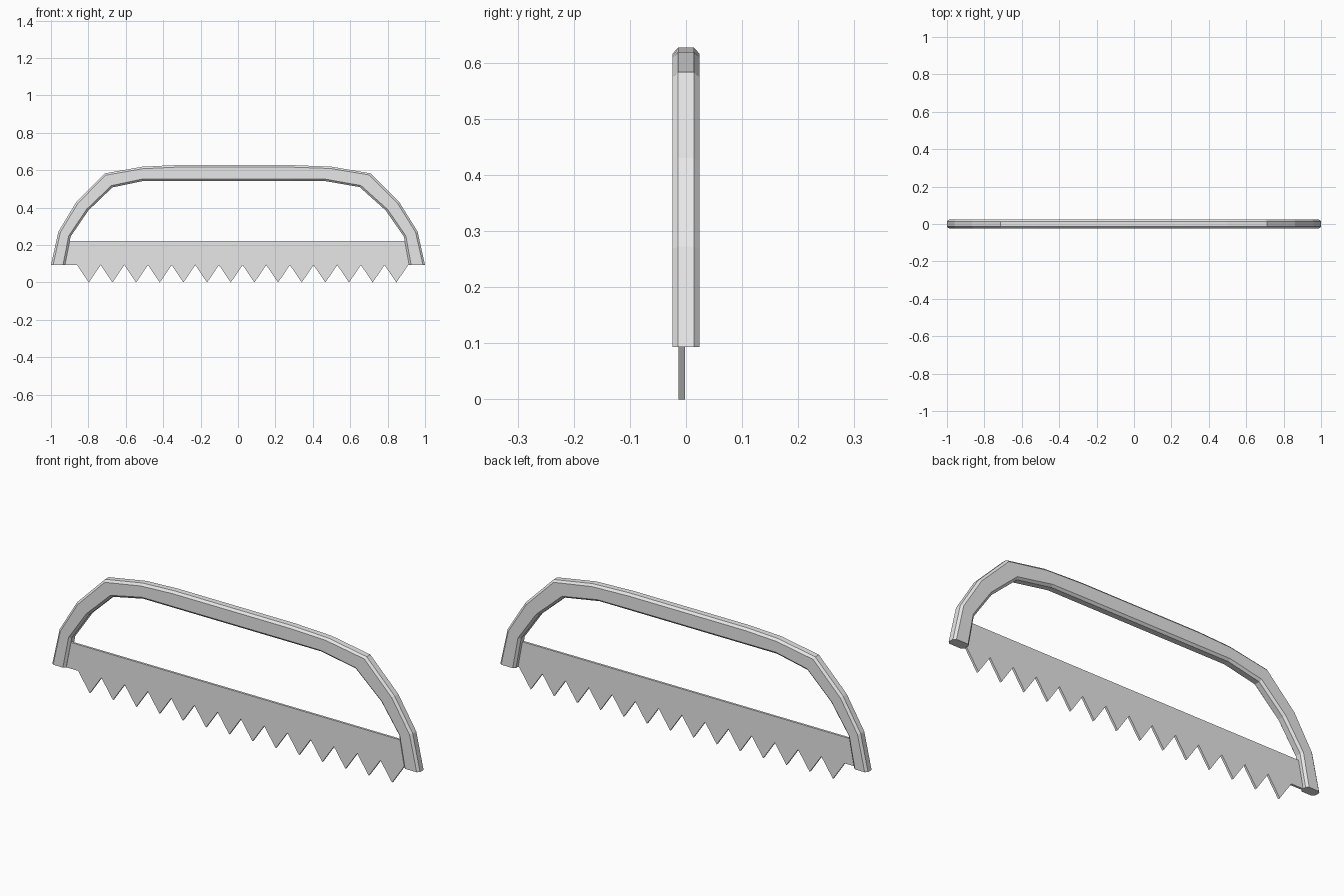
import bpy
import bmesh
from mathutils import Vector

cube = bpy.data.objects.get("Cube")
if cube:
    bpy.data.objects.remove(cube, do_unlink=True)

steel = bpy.data.materials.new("light_grey")
steel.use_nodes = True
GREY = (0.8, 0.8, 0.8, 1)
steel.diffuse_color = GREY
steel.node_tree.nodes["Principled BSDF"].inputs["Base Color"].default_value = GREY


def finish(name, bm):
    """Turn a bmesh into a flat-shaded object."""
    bmesh.ops.recalc_face_normals(bm, faces=bm.faces)
    mesh = bpy.data.meshes.new(name)
    bm.to_mesh(mesh)
    bm.free()
    mesh.materials.append(steel)
    obj = bpy.data.objects.new(name, mesh)
    bpy.context.collection.objects.link(obj)
    return obj


# Bow frame: chamfered section carried between an outer and an inner outline
outer = [(-1, .093), (-.96, .272), (-.865, .43), (-.713, .583), (-.51, .619), (-.34, .627),
         (.3, .627), (.5, .619), (.71, .583), (.862, .43), (.96, .272), (1, .093)]
inner = [(-.925, .093), (-.895, .245), (-.8, .385), (-.672, .508), (-.505, .543), (-.33, .543),
         (.29, .543), (.46, .543), (.65, .51), (.79, .385), (.887, .245), (.915, .093)]
HALF, FLAT, CHAMFER = .024, .014, .011

bm = bmesh.new()
rings = []
for o, i in zip(outer, inner):
    o, i = Vector((o[0], 0, o[1])), Vector((i[0], 0, i[1]))
    step = (i - o).normalized() * CHAMFER
    section = [(o, -FLAT), (o + step, -HALF), (i - step, -HALF), (i, -FLAT),
               (i, FLAT), (i - step, HALF), (o + step, HALF), (o, FLAT)]
    rings.append([bm.verts.new((p.x, y, p.z)) for p, y in section])
for a, b in zip(rings, rings[1:]):
    for k in range(len(a)):
        n = (k + 1) % len(a)
        bm.faces.new((a[k], a[n], b[n], b[k]))
bm.faces.new(rings[0])
bm.faces.new(rings[-1])
finish("bow_frame", bm)

# Toothed blade: one outline with evenly spaced teeth, extruded to thickness
TEETH, START, END, ROOT = 14, -.861, .91, .093
pitch = (END - START) / TEETH
outline = [(-.93, .222), (-.95, ROOT)]
for t in range(TEETH):
    outline += [(START + t * pitch, ROOT), (START + (t + .5) * pitch, 0)]
outline += [(END, ROOT), (.95, ROOT), (.93, .222)]

bm = bmesh.new()
face = bm.faces.new([bm.verts.new((x, -.013, z)) for x, z in outline])
side = bmesh.ops.extrude_face_region(bm, geom=[face])
moved = [g for g in side["geom"] if isinstance(g, bmesh.types.BMVert)]
bmesh.ops.translate(bm, verts=moved, vec=(0, .011, 0))
finish("saw_blade", bm)
